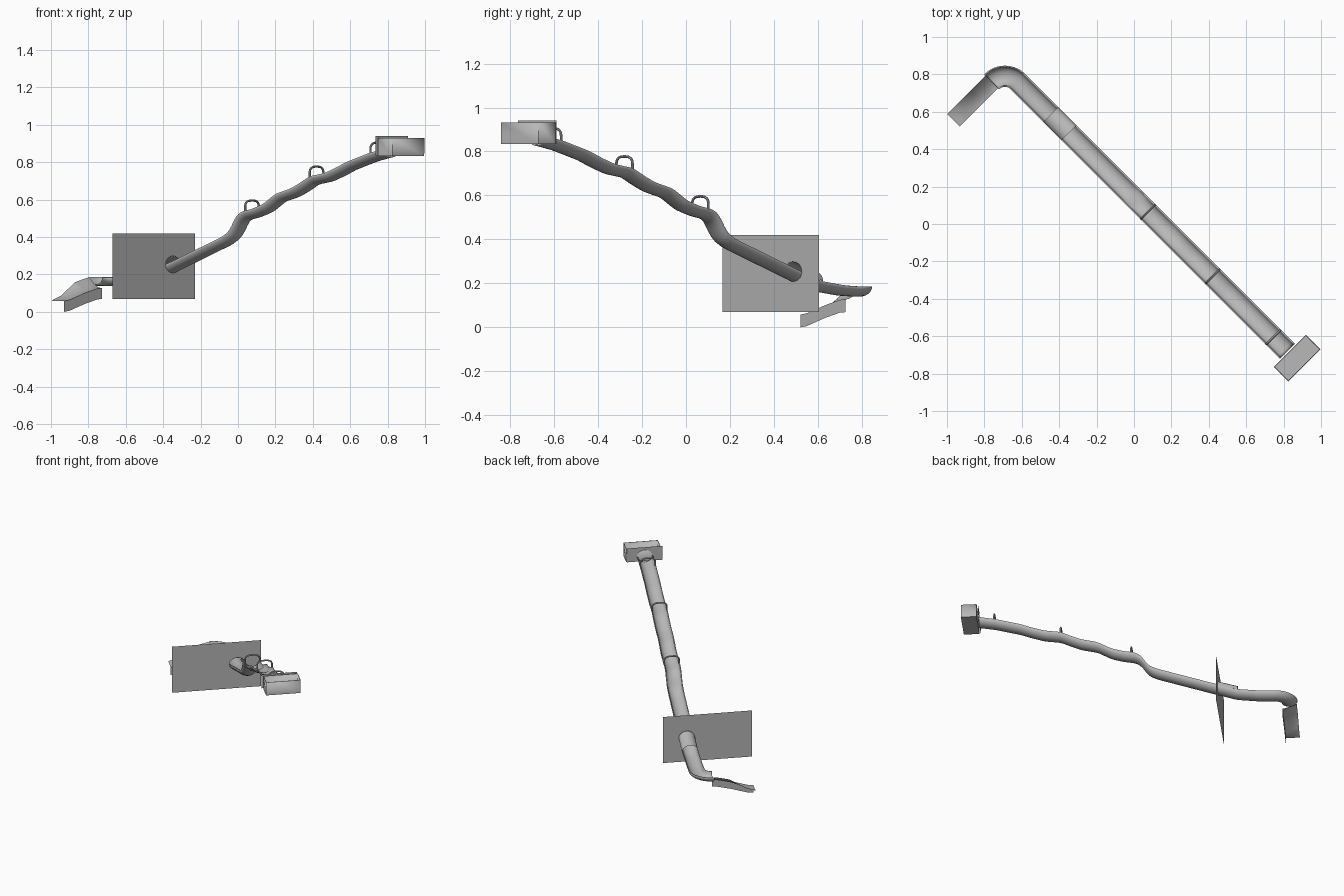
import bpy, bmesh, math
from mathutils import Vector

if "Cube" in bpy.data.objects:
    bpy.data.objects.remove(bpy.data.objects["Cube"])

grey = bpy.data.materials.new("light_grey")
grey.diffuse_color = (0.48, 0.48, 0.48, 1)
grey.use_nodes = True
grey.node_tree.nodes["Principled BSDF"].inputs["Base Color"].default_value = grey.diffuse_color

R = math.sqrt(0.5)
D = Vector((R, -R, 0))        # uphill direction of the main run
N = Vector((R, R, 0))         # across the main run
UP = Vector((0, 0, 1))
C = 0.14                      # main centre line: x + y = C
HW, DEPTH = 0.053, 0.042      # trough half width and depth


def finish(name, bm, thick=0, angle=35):
    me = bpy.data.meshes.new(name)
    bmesh.ops.recalc_face_normals(bm, faces=bm.faces)
    bm.to_mesh(me)
    bm.free()
    ob = bpy.data.objects.new(name, me)
    bpy.context.collection.objects.link(ob)
    me.materials.append(grey)
    if thick:
        m = ob.modifiers.new("shell", 'SOLIDIFY')
        m.thickness, m.offset = thick, 0
    bpy.ops.object.select_all(action='DESELECT')
    bpy.context.view_layer.objects.active = ob
    ob.select_set(True)
    bpy.ops.object.shade_smooth_by_angle(angle=math.radians(angle))
    return ob


def loft(name, rows, thick=0):
    bm = bmesh.new()
    vs = [[bm.verts.new(p) for p in row] for row in rows]
    for a, b in zip(vs, vs[1:]):
        for i in range(len(a) - 1):
            bm.faces.new((a[i], a[i + 1], b[i + 1], b[i]))
    return finish(name, bm, thick)


def lerp(tab, x):
    for (a, p), (b, q) in zip(tab, tab[1:]):
        if x <= b:
            return p + (q - p) * max(0, (x - a) / (b - a))
    return tab[-1][1]


# rim height along the main run, indexed by x
RIM = [(-0.62, 0.185), (-0.55, 0.19), (-0.44, 0.21), (-0.345, 0.255), (-0.05, 0.40),
       (-0.01, 0.43), (0.03, 0.515), (0.06, 0.538), (0.11, 0.55), (0.17, 0.575),
       (0.24, 0.632), (0.32, 0.66), (0.37, 0.69), (0.42, 0.725), (0.50, 0.742),
       (0.56, 0.77), (0.62, 0.803), (0.74, 0.85), (0.82, 0.872)]


def rim(x):  # lightly smoothed
    return sum(lerp(RIM, x + k * 0.006) for k in range(-2, 3)) / 5


def main_pt(x, z=None):
    return Vector((x, C - x, rim(x) if z is None else z))


def trough_row(p, side, hw=HW):
    arc = [math.pi * i / 12 for i in range(13)]
    return [p + side * hw * math.cos(a) - UP * DEPTH * math.sin(a) for a in arc]


# main trough and the lower bend
rows = [trough_row(main_pt(0.82 - 1.44 * i / 120), N) for i in range(121)]
cx, cy, rad = -0.69, 0.69, 0.10
for i in range(1, 17):
    a = math.radians(45 + 90 * i / 16)
    out = Vector((math.cos(a), math.sin(a), 0))
    rows.append(trough_row(Vector((cx, cy, 0.185)) + out * rad, out))
loft("slide_trough", rows, 0.007)

# banked run-out with a skirt on its inner side
OUTER = [(-0.965, 0.06), (-0.915, 0.085), (-0.835, 0.16), (-0.765, 0.185)]
INNER = [(-0.965, 0.058), (-0.935, 0.064), (-0.855, 0.1), (-0.785, 0.125), (-0.72, 0.13)]
side = Vector((-R, R, 0))
rows = []
for i in range(25):
    x = -0.76 - 0.205 * i / 24
    zo, zi = lerp(OUTER, x), lerp(INNER, x)
    p = Vector((x, x + 1.52, 0))
    row = []
    for k in range(9):
        u = 1 - k / 4
        row.append(p + side * 0.048 * u + UP * (zi + (zo - zi) * ((1 + u) / 2) ** 2))
    row.append(row[-1] - UP * 0.058)
    rows.append(row)
loft("run_out", rows)


# flat upright sheet across the run with an arched opening
def arch(p, hw, up, down):
    pts = []
    for i in range(24):
        a = 2 * math.pi * i / 24
        s = math.sin(a)
        pts.append(p + N * hw * math.cos(a) + UP * s * (up if s > 0 else down))
    return pts


def sheet(name, a, b, z0, z1, hole):
    bm = bmesh.new()
    rect = [Vector((*a, z0)), Vector((*b, z0)), Vector((*b, z1)), Vector((*a, z1))]
    for loop in (rect, hole):
        vs = [bm.verts.new(p) for p in loop]
        for i in range(len(vs)):
            bm.edges.new((vs[i - 1], vs[i]))
    bmesh.ops.triangle_fill(bm, edges=bm.edges[:], use_beauty=True, normal=D)
    finish(name, bm)


sheet("wall_panel", (-0.67, 0.165), (-0.23, 0.605), 0.07, 0.42,
      arch(main_pt(-0.3475, 0.255), 0.055, 0.045, 0.043))
sheet("start_panel", (0.735, -0.765), (0.91, -0.59), 0.835, 0.94,
      arch(Vector((0.8225, -0.6775, 0.875)), 0.053, 0.045, 0.035))

# short tunnel roof behind the wall
rows = []
for x in (-0.3475, -0.38, -0.41, -0.445):
    rows.append([main_pt(x) + N * 0.055 * math.cos(math.pi * i / 12)
                 + UP * 0.045 * math.sin(math.pi * i / 12) for i in range(13)])
loft("tunnel_roof", rows)

# open start tub
bm = bmesh.new()
bmesh.ops.create_cube(bm, size=1)
ctr = Vector((0.872, -0.717, 0.883))
top = max(bm.faces, key=lambda f: f.calc_center_median().z)
bmesh.ops.delete(bm, geom=[top], context='FACES_ONLY')
for v in bm.verts:
    v.co = ctr + D * v.co.x * 0.105 + N * v.co.y * 0.238 + UP * v.co.z * 0.096
finish("start_tub", bm, 0.006)

# hoops over the trough
for n, x in enumerate((0.075, 0.42, 0.745)):
    base = main_pt(x)
    line = [base + N * 0.052 - UP * 0.005]
    for i in range(13):
        a = math.pi * i / 12
        line.append(base + N * 0.052 * math.copysign(abs(math.cos(a)) ** 0.7, math.cos(a))
                    + UP * (0.018 + 0.036 * math.sin(a) ** 0.8 if 0 < i < 12 else 0.018))
    line.append(base - N * 0.052 - UP * 0.005)
    rows = []
    for i, p in enumerate(line):
        t = (line[min(i + 1, len(line) - 1)] - line[max(i - 1, 0)]).normalized()
        o = D.cross(t)
        rows.append([p + D * 0.006 * math.cos(k * math.pi / 4) + o * 0.006 * math.sin(k * math.pi / 4)
                     for k in range(9)])
    loft(f"hoop_{n + 1}", rows)
